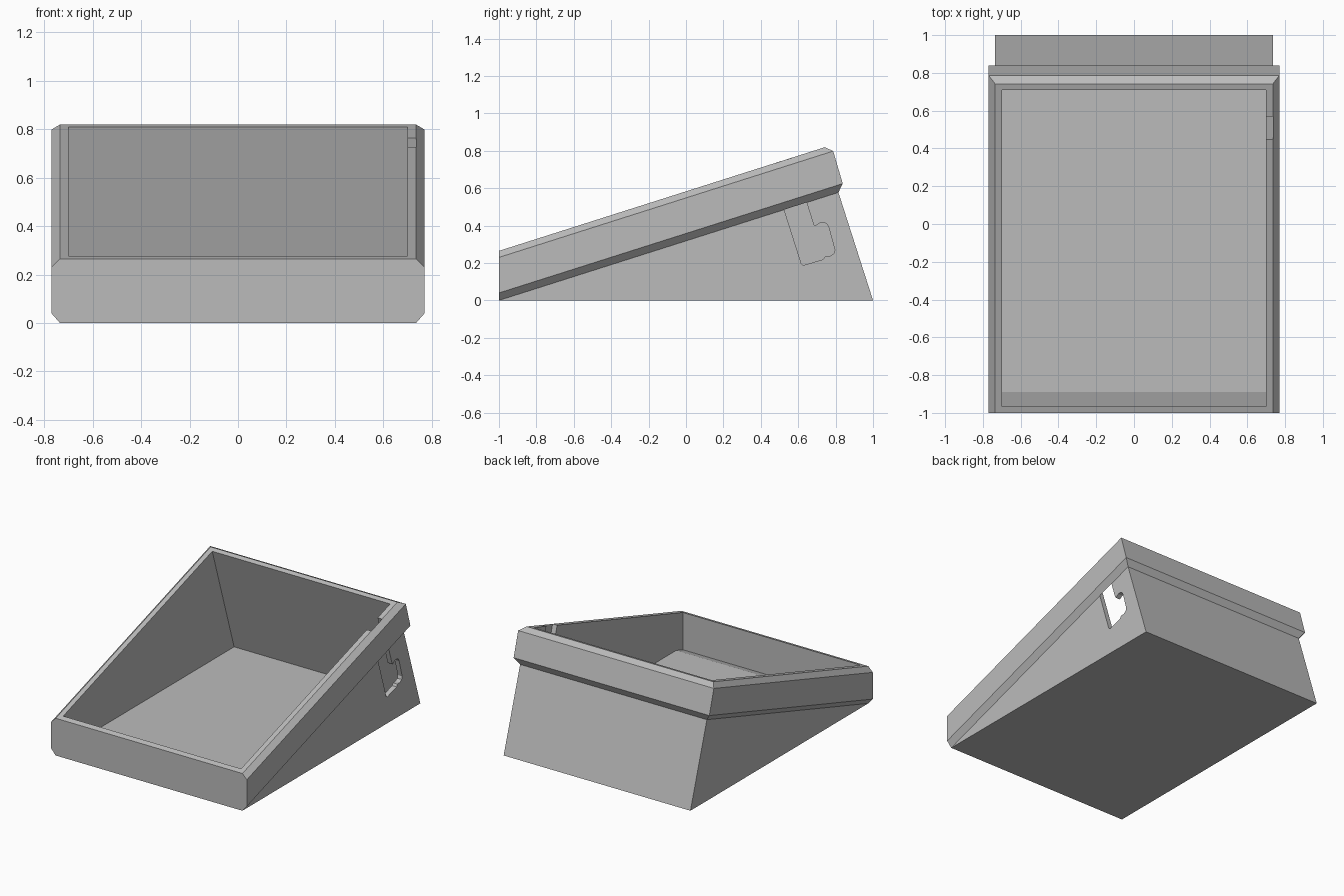
import bpy
import bmesh

cube = bpy.data.objects.get("Cube")
if cube:
    bpy.data.objects.remove(cube, do_unlink=True)

grey = bpy.data.materials.new("plain grey")
grey.use_nodes = True
grey.diffuse_color = (0.5, 0.5, 0.5, 1)
grey.node_tree.nodes["Principled BSDF"].inputs["Base Color"].default_value = (0.5, 0.5, 0.5, 1)

SLOPE = 0.318   # tilt of the rim
SIDE = 0.735    # half width of the base
RIM = 0.77      # half width of the rim
INNER = 0.70    # half width of the cavity


def finish(name, bm):
    bmesh.ops.remove_doubles(bm, verts=bm.verts, dist=0.0001)
    bmesh.ops.recalc_face_normals(bm, faces=bm.faces)
    mesh = bpy.data.meshes.new(name)
    bm.to_mesh(mesh)
    bm.free()
    mesh.materials.append(grey)
    obj = bpy.data.objects.new(name, mesh)
    bpy.context.collection.objects.link(obj)
    return obj


def prism(name, profile, x0, x1):
    """Extrude a (y, z) profile from x0 to x1."""
    bm = bmesh.new()
    face = bm.faces.new([bm.verts.new((x0, y, z)) for y, z in profile])
    ext = bmesh.ops.extrude_face_region(bm, geom=[face])["geom"]
    moved = [v for v in ext if isinstance(v, bmesh.types.BMVert)]
    bmesh.ops.translate(bm, verts=moved, vec=(x1 - x0, 0, 0))
    return finish(name, bm)


def cut(target, cutter):
    cutter.hide_render = True
    mod = target.modifiers.new("cut", 'BOOLEAN')
    mod.operation = 'DIFFERENCE'
    mod.solver = 'EXACT'
    mod.object = cutter
    bpy.context.view_layer.objects.active = target
    bpy.ops.object.modifier_apply(modifier=mod.name)
    bpy.data.objects.remove(cutter, do_unlink=True)


# Sloped rim with chamfered edges: (half width, front height, back depth)
def rim_ring(bm, half, front_z, back_y):
    back_z = front_z + SLOPE * (back_y + 1)
    return [bm.verts.new(p) for p in ((-half, -1, front_z), (half, -1, front_z),
                                      (half, back_y, back_z), (-half, back_y, back_z))]


bm = bmesh.new()
rings = [rim_ring(bm, *level) for level in (
    (SIDE, 0, 0.815), (RIM, 0.04, 0.838), (RIM, 0.23, 0.787), (SIDE, 0.265, 0.742))]
for low, high in zip(rings, rings[1:]):
    for i in range(4):
        j = (i + 1) % 4
        bm.faces.new((low[i], low[j], high[j], high[i]))
bm.faces.new(rings[-1])

# Wedge base under the rim
fl, fr, br, bl = rings[0]
foot_r, foot_l = (bm.verts.new((x, 1, 0)) for x in (SIDE, -SIDE))
bm.faces.new((fl, foot_l, foot_r, fr))
bm.faces.new((foot_r, foot_l, bl, br))
bm.faces.new((fr, foot_r, br))
bm.faces.new((fl, bl, foot_l))
case = finish("sloped_case", bm)

# Open cavity with a flat floor and a short ramp at the front
cut(case, prism("cavity_cutter", [
    (-0.965, 0.5), (-0.965, 0.011), (-0.89, 0.035), (0.956, 0.035), (0.678, 0.91)],
    -INNER, INNER))

# Hooked side opening, running up inside the rim as a slot
cut(case, prism("side_slot_cutter", [
    (0.381, 0.937), (0.617, 0.196), (0.627, 0.188), (0.733, 0.219), (0.743, 0.235),
    (0.77, 0.237), (0.79, 0.25), (0.796, 0.27), (0.763, 0.39), (0.752, 0.41),
    (0.733, 0.417), (0.715, 0.414), (0.69, 0.396), (0.682, 0.405), (0.51, 0.955)],
    INNER - 0.05, SIDE + 0.0005))
